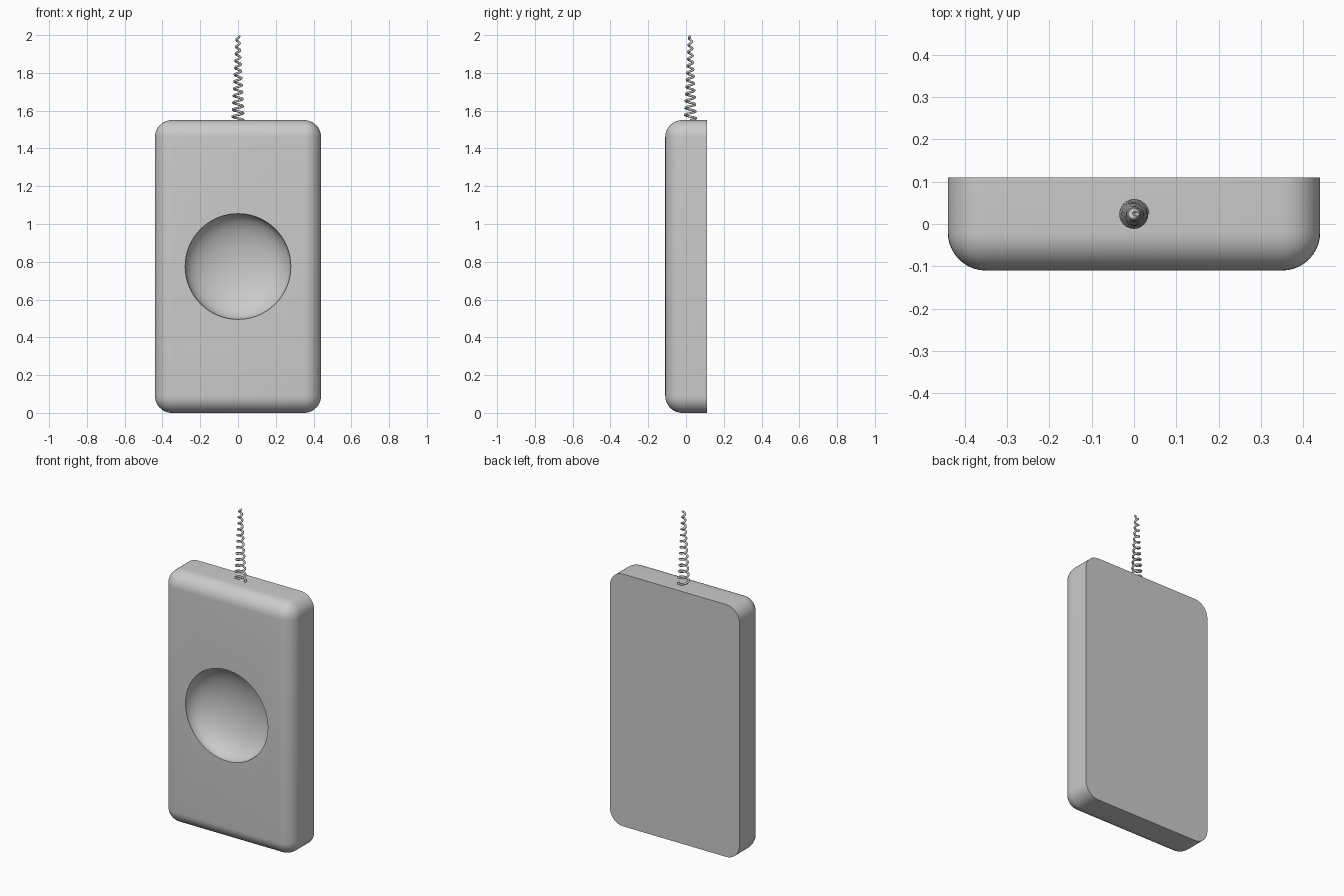
import bpy, bmesh, math
from mathutils import Matrix, Vector

if "Cube" in bpy.data.objects:
    bpy.data.objects.remove(bpy.data.objects["Cube"])

W, D, H = 0.88, 0.22, 1.55
FRONT = -D / 2


def mesh_object(name, bm):
    me = bpy.data.meshes.new(name)
    bm.to_mesh(me)
    bm.free()
    ob = bpy.data.objects.new(name, me)
    bpy.context.collection.objects.link(ob)
    return ob


def activate(ob):
    bpy.ops.object.select_all(action='DESELECT')
    ob.select_set(True)
    bpy.context.view_layer.objects.active = ob


# Case: block with rounded corners and front rim, sharp back rim
bm = bmesh.new()
bmesh.ops.create_cube(bm, size=1, matrix=Matrix.Translation((0, 0, H / 2)) @ Matrix.Diagonal((W, D, H, 1)))
edges = [e for e in bm.edges if min(v.co.y for v in e.verts) < 0]
bmesh.ops.bevel(bm, geom=edges, offset=0.09, segments=10, profile=0.5, affect='EDGES')
body = mesh_object("body", bm)

# Round bowl sunk into the front
bm = bmesh.new()
bmesh.ops.create_uvsphere(bm, u_segments=64, v_segments=32, radius=0.28)
bmesh.ops.rotate(bm, verts=bm.verts, cent=(0, 0, 0), matrix=Matrix.Rotation(math.pi / 2, 3, 'X'))
bmesh.ops.scale(bm, verts=bm.verts, vec=(1, 0.5, 1))
bmesh.ops.translate(bm, verts=bm.verts, vec=(0, FRONT + 0.002, 0.775))
cutter = mesh_object("bowl_cutter", bm)
cutter.hide_render = True

activate(body)
mod = body.modifiers.new("bowl", 'BOOLEAN')
mod.operation = 'DIFFERENCE'
mod.solver = 'EXACT'
mod.object = cutter
bpy.ops.object.modifier_apply(modifier=mod.name)
bpy.data.objects.remove(cutter)
bpy.ops.object.shade_smooth_by_angle(angle=math.radians(35))

# Tapered coil aerial on top
TURNS, STEPS, WIRE = 12, 24, 0.006
curve = bpy.data.curves.new("coil_spring", 'CURVE')
curve.dimensions = '3D'
curve.bevel_depth = WIRE
curve.bevel_resolution = 2
curve.use_fill_caps = True
spline = curve.splines.new('POLY')
n = TURNS * STEPS
spline.points.add(n)
for i, p in enumerate(spline.points):
    t = i / n
    a = 2 * math.pi * TURNS * t
    r = 0.030 * (1 - t) + 0.007 * t
    p.co = (r * math.cos(a), 0.023 + r * math.sin(a), H + (2.0 - WIRE - H) * t, 1)
coil = bpy.data.objects.new("coil_spring", curve)
bpy.context.collection.objects.link(coil)
activate(coil)
bpy.ops.object.convert(target='MESH')
bpy.ops.object.shade_smooth_by_angle(angle=math.radians(60))
